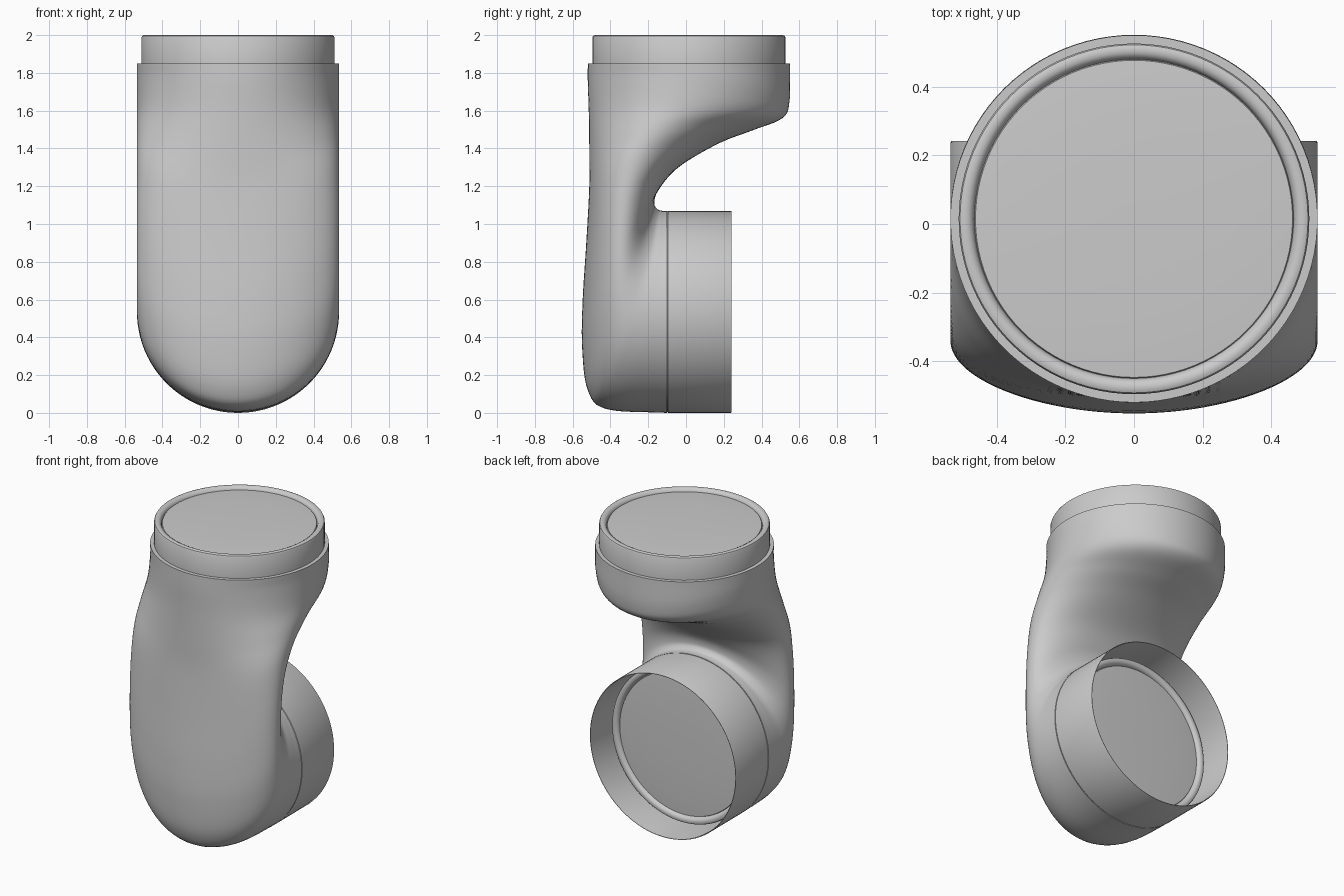
import bpy, bmesh, math
from mathutils import Matrix, Vector

if "Cube" in bpy.data.objects:
    bpy.data.objects.remove(bpy.data.objects["Cube"])

R = 0.535            # body radius
TOP = Vector((0, 0.015, 1.85))    # upper joint seat
LOW = Vector((0, -0.10, 0.535))   # lower joint seat
SEG = 96


def finish(name, bm, angle=35):
    bmesh.ops.recalc_face_normals(bm, faces=bm.faces)
    me = bpy.data.meshes.new(name)
    bm.to_mesh(me)
    bm.free()
    ob = bpy.data.objects.new(name, me)
    bpy.context.collection.objects.link(ob)
    bpy.ops.object.select_all(action='DESELECT')
    ob.select_set(True)
    bpy.context.view_layer.objects.active = ob
    bpy.ops.object.shade_smooth_by_angle(angle=math.radians(angle))
    return ob


def bridge(bm, rings, closed=False):
    pairs = list(zip(rings, rings[1:]))
    if closed:
        pairs.append((rings[-1], rings[0]))
    for a, b in pairs:
        for i in range(SEG):
            j = (i + 1) % SEG
            bm.faces.new((a[i], a[j], b[j], b[i]))


def lathe(name, profile, matrix, closed=False, cap=False):
    """Turn (radius, height) points about local z, then place by matrix."""
    bm = bmesh.new()
    rings = []
    for r, h in profile:
        rings.append([bm.verts.new(matrix @ Vector((
            r * math.cos(2 * math.pi * i / SEG), r * math.sin(2 * math.pi * i / SEG), h)))
            for i in range(SEG)])
    bridge(bm, rings, closed)
    if cap:
        bm.faces.new(rings[-1])
    return finish(name, bm)


def smooth_path(pts, steps=6):
    """Catmull-Rom curve through (y, z) points."""
    p = [Vector(q) for q in pts]
    p = [2 * p[0] - p[1]] + p + [2 * p[-1] - p[-2]]
    out = []
    for k in range(1, len(p) - 2):
        a, b, c, d = p[k - 1:k + 3]
        for s in range(steps):
            t = s / steps
            out.append(0.5 * (2 * b + (c - a) * t + (2 * a - 5 * b + 4 * c - d) * t * t
                              + (3 * b - a - 3 * c + d) * t ** 3))
    return out + [p[-2]]


# curved body: outer, side and inner guide lines from upper seat to lower seat
outer = smooth_path([(-.52, 1.85), (-.52, 1.75), (-.515, 1.6), (-.512, 1.4), (-.512, 1.2),
                     (-.528, .9), (-.547, .6), (-.55, .35), (-.52, .12), (-.42, .02), (-.1, 0)])
side = smooth_path([(.015, 1.85), (.015, 1.76), (-.03, 1.62), (-.15, 1.5), (-.26, 1.35),
                    (-.32, 1.15), (-.34, .9), (-.33, .7), (-.28, .57), (-.2, .54), (-.1, .535)])
inner = smooth_path([(.55, 1.85), (.548, 1.65), (.51, 1.56), (.35, 1.495), (.17, 1.425),
                     (-.04, 1.3), (-.145, 1.18), (-.168, 1.11), (-.15, 1.078), (-.125, 1.07), (-.1, 1.07)])
bm = bmesh.new()
rings = []
for o, s, n in zip(outer, side, inner):
    ring = []
    for i in range(SEG):
        a = 2 * math.pi * i / SEG
        q = s + (n - o) / 2 * math.sin(a) + ((n + o) / 2 - s) * math.sin(a) ** 2
        ring.append(bm.verts.new((R * math.cos(a), q.x, q.y)))
    rings.append(ring)
bridge(bm, rings)
finish("arm_body", bm)

# joint collars with rounded lip and slightly domed cap, one at each end
collar = [(R, 0), (.511, 0), (.511, .138), (.507, .146), (.498, .15), (.484, .149),
          (.473, .143), (.467, .132), (.465, .122)]
cap = [(.465, .124), (.462, .131), (.4, .135), (.25, .139), (.1, .141), (.03, .141)]
up = Matrix.Translation(TOP)
back = Matrix.Translation(LOW) @ Matrix.Rotation(-math.pi / 2, 4, 'X')
for label, m in (("upper", up), ("lower", back)):
    lathe(label + "_collar", collar, m)
    lathe(label + "_cap", cap, m, cap=True)

# open thin sleeve around the lower collar
sleeve = [(.530, 0), (R, .006), (R, .337), (.533, .342), (.530, .342), (.529, .337)]
lathe("lower_sleeve", sleeve, back, closed=True)
